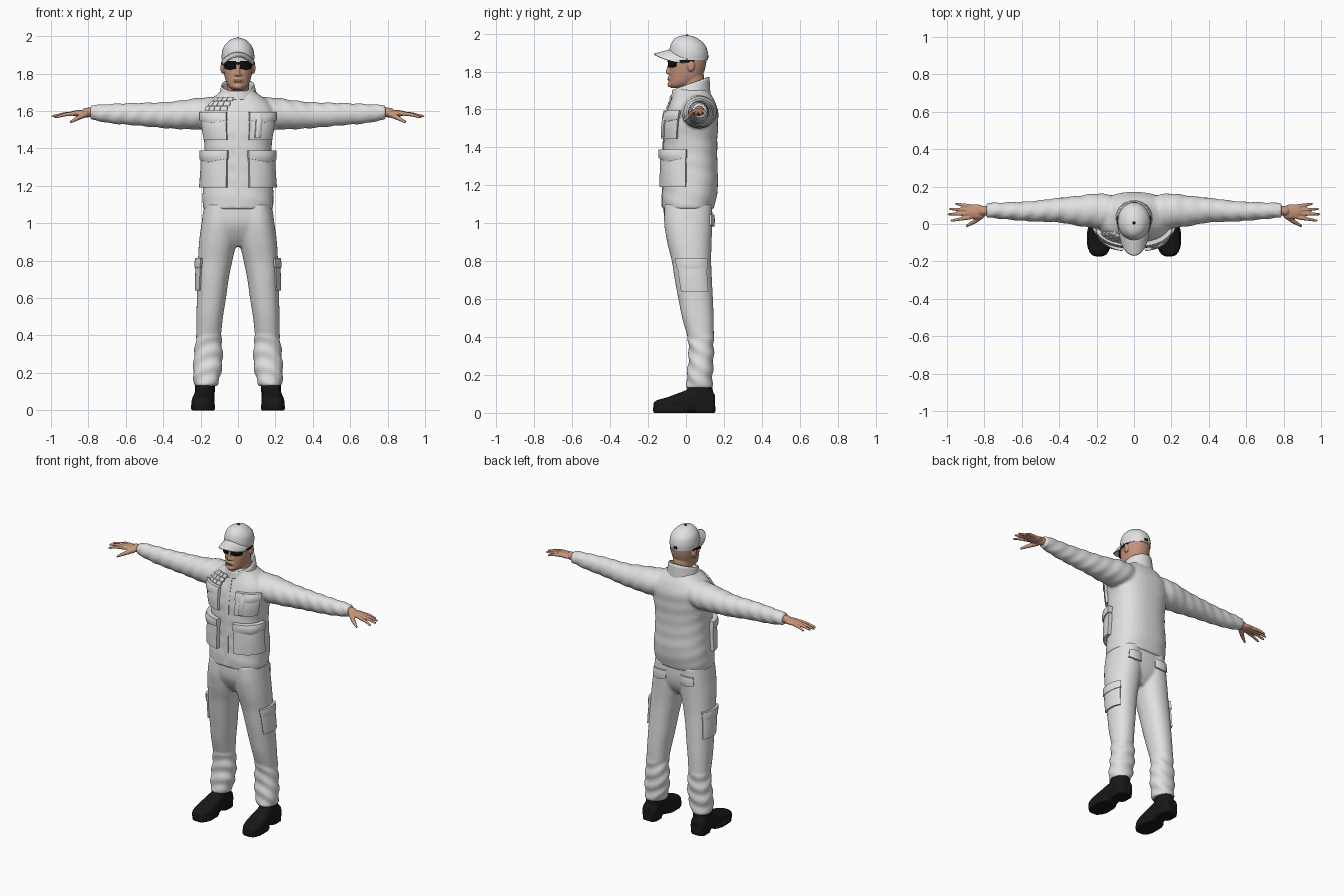
import bpy, bmesh
from math import sin, cos, pi, radians, copysign
from mathutils import Vector, Matrix

if bpy.data.objects.get("Cube"):
    bpy.data.objects.remove(bpy.data.objects["Cube"])


def material(name, rgb, rough=0.8):
    m = bpy.data.materials.new(name)
    m.use_nodes = True
    m.diffuse_color = (*rgb, 1)
    node = m.node_tree.nodes["Principled BSDF"]
    node.inputs["Base Color"].default_value = (*rgb, 1)
    node.inputs["Roughness"].default_value = rough
    return m


CLOTH = material("light grey cloth", (0.75, 0.75, 0.75))
SKIN = material("skin", (0.56, 0.3, 0.2))
LIPS = material("lips", (0.42, 0.2, 0.15))
BOOT = material("black leather", (0.009, 0.009, 0.01))
LENS = material("black plastic", (0.004, 0.004, 0.004))


# Helpers: rows are (position along axis, centre a, centre b, radius a, radius b)
def at(rows, t):
    last = len(rows) - 1
    i = max(k for k in range(last) if k == 0 or rows[k][0] <= t)
    p, q = rows[i], rows[i + 1]
    h = q[0] - p[0]
    s = min(1, max(0, (t - p[0]) / h))

    def slope(k):
        a, b = rows[max(k - 1, 0)], rows[min(k + 1, last)]
        return [(y - x) / (b[0] - a[0]) for x, y in zip(a, b)]
    w = s * s * (3 - 2 * s)
    return [x + (y - x) * w + h * s * (1 - s) * ((1 - s) * m - s * n)
            for x, y, m, n in zip(p, q, slope(i), slope(i + 1))][1:]


def outline(rows, t, ang, n, off=0.0):
    ca, cb, ra, rb = at(rows, t)
    c, s = cos(ang), sin(ang)
    return (ca + (ra + off) * copysign(abs(c) ** (2 / n), c),
            cb + (rb + off) * copysign(abs(s) ** (2 / n), s))


def loft(bm, rows, axis="z", n=2.0, step=0.01, fold=0.0, seg=40):
    t0, t1 = rows[0][0], rows[-1][0]
    count = max(4, round((t1 - t0) / step))
    rings = []
    for i in range(count + 1):
        t = t0 + (t1 - t0) * i / count
        ring = []
        for k in range(seg):
            g = 2 * pi * k / seg
            a, b = outline(rows, t, g, n, fold * sin(75 * t + 2 * cos(g) + 3 * sin(g)))
            ring.append(bm.verts.new({"z": (a, b, t), "x": (t, a, b), "y": (a, t, b)}[axis]))
        rings.append(ring)
    for r, s in zip(rings, rings[1:]):
        for k in range(seg):
            j = (k + 1) % seg
            bm.faces.new((r[k], r[j], s[j], s[k]))
    bm.faces.new(rings[0])
    bm.faces.new(rings[-1])


def ball(bm, centre, size):
    bmesh.ops.create_icosphere(bm, subdivisions=3, radius=1,
                               matrix=Matrix.Translation(centre) @ Matrix.Diagonal((*size, 1)))


def limb(bm, points, radii):
    pts = [Vector(p) for p in points]
    for p, q, r, s in zip(pts, pts[1:], radii, radii[1:]):
        turn = (q - p).to_track_quat("Z", "Y").to_matrix().to_4x4()
        bmesh.ops.create_cone(bm, cap_ends=True, segments=16, radius1=r, radius2=s,
                              depth=(q - p).length, matrix=Matrix.Translation((p + q) / 2) @ turn)
    for p, r in zip(pts, radii):
        ball(bm, p, (r, r, r))


def both(bm):
    geom = bm.verts[:] + bm.edges[:] + bm.faces[:]
    copy = bmesh.ops.duplicate(bm, geom=geom)["geom"]
    bmesh.ops.scale(bm, vec=(-1, 1, 1), verts=[v for v in copy if isinstance(v, bmesh.types.BMVert)])


def finish(name, bm, mat, voxel=0, thick=0, relax=3):
    bmesh.ops.recalc_face_normals(bm, faces=bm.faces)
    mesh = bpy.data.meshes.new(name)
    bm.to_mesh(mesh)
    bm.free()
    mesh.materials.append(mat)
    ob = bpy.data.objects.new(name, mesh)
    bpy.context.collection.objects.link(ob)
    bpy.ops.object.select_all(action="DESELECT")
    ob.select_set(True)
    bpy.context.view_layer.objects.active = ob
    bpy.ops.object.shade_smooth_by_angle(angle=radians(45))
    if voxel:
        m = ob.modifiers.new("blend", "REMESH")
        m.mode, m.voxel_size, m.use_smooth_shade = "VOXEL", voxel, True
        m = ob.modifiers.new("relax", "SMOOTH")
        m.factor, m.iterations = 0.5, relax
    if thick:
        m = ob.modifiers.new("thickness", "SOLIDIFY")
        m.thickness, m.offset = thick, 0
    return ob


def grid(bm, f, us, vs):
    g = [[bm.verts.new(f(i, u, j, v)) for j, v in enumerate(vs)] for i, u in enumerate(us)]
    for a, b in zip(g, g[1:]):
        for j in range(len(vs) - 1):
            bm.faces.new((a[j], b[j], b[j + 1], a[j + 1]))


def pad(bm, rows, n, a0, a1, z0, z1, d, dip=0.0):
    """Raised panel that hugs a lofted surface between two angles and heights."""
    us = [0] + [k / 12 for k in range(13)] + [1]
    vs = [0] + [k / 6 for k in range(7)] + [1]

    def point(i, u, j, v):
        rim = i in (0, len(us) - 1) or j in (0, len(vs) - 1)
        off = -0.015 if rim else d * (0.8 + 0.2 * sin(pi * u) * sin(pi * v))
        z = z0 + (z1 - z0) * v - dip * (1 - abs(2 * u - 1)) * (1 - v)
        return (*outline(rows, z, radians(a0 + (a1 - a0) * u), n, off), z)
    grid(bm, point, us, vs)


# Jacket with sleeves
TORSO = [(1.075, 0, .01, .186, .135), (1.12, 0, .015, .19, .143), (1.2, 0, .023, .187, .146),
         (1.3, 0, .023, .18, .143), (1.42, 0, .023, .18, .142), (1.52, 0, .027, .195, .142),
         (1.6, 0, .035, .198, .133), (1.65, 0, .035, .165, .113), (1.69, 0, .03, .11, .095),
         (1.71, 0, .028, .088, .085)]
SLEEVE = [(.08, .06, 1.59, .09, .085), (.2, .07, 1.586, .093, .085), (.3, .07, 1.58, .08, .077),
          (.4, .074, 1.578, .066, .069), (.55, .068, 1.583, .054, .06), (.68, .07, 1.586, .046, .052),
          (.77, .073, 1.592, .04, .041), (.79, .073, 1.592, .039, .039)]
bm = bmesh.new()
loft(bm, SLEEVE, "x", fold=0.002)
both(bm)
loft(bm, TORSO, n=2.4, fold=0.001)
finish("jacket", bm, CLOTH, voxel=0.009)

# Stand-up collar, higher at the back
bm = bmesh.new()
grid(bm, lambda i, u, j, v: ((.103 - .018 * v) * cos(2 * pi * u), .026 + (.1 - .006 * v) * sin(2 * pi * u),
                             1.66 + v * (.077 + .034 * sin(2 * pi * u))),
     [k / 48 for k in range(49)], [k / 6 for k in range(7)])
bmesh.ops.remove_doubles(bm, verts=bm.verts, dist=1e-5)
finish("collar", bm, CLOTH, thick=0.008)

# Jacket pockets, flaps, placket and chest bars
bm = bmesh.new()
for a0, a1, z0, z1, d, dip in [(-76, -6, 1.19, 1.37, .027, 0), (-77, -5, 1.345, 1.39, .036, .02),
                               (-76, -24, 1.445, 1.57, .018, 0), (-77, -23, 1.55, 1.595, .026, .014)]:
    pad(bm, TORSO, 2.4, a0, a1, z0, z1, d, dip)
both(bm)
finish("jacket_pockets", bm, CLOTH)

bm = bmesh.new()
pad(bm, TORSO, 2.4, -92.5, -87.5, 1.085, 1.69, .004)
pad(bm, TORSO, 2.4, -68, -58, 1.455, 1.59, .03)
finish("placket_and_pen_pocket", bm, CLOTH)

bm = bmesh.new()
for row in range(3):
    for col in range(4):
        a = -146 + 11 * col + 3 * row
        pad(bm, TORSO, 2.4, a, a + 10, 1.603 + .025 * row, 1.625 + .025 * row, .014)
finish("chest_bars", bm, CLOTH)

# Trousers
LEG = [(.13, .172, .07, .061, .068), (.2, .165, .073, .075, .068), (.3, .158, .08, .076, .066),
       (.4, .157, .078, .066, .069), (.5, .151, .063, .071, .083), (.6, .142, .051, .078, .091),
       (.7, .134, .039, .084, .098), (.8, .122, .029, .092, .104), (.9, .108, .018, .1, .117),
       (1.0, .098, .012, .097, .127), (1.1, .09, .012, .09, .125)]
HIPS = [(.875, 0, .02, .05, .06), (.93, 0, .018, .15, .1), (1.0, 0, .012, .19, .125),
        (1.1, 0, .01, .18, .128)]
bm = bmesh.new()
loft(bm, [r for r in LEG if r[0] > .35], n=2.2)
loft(bm, [r for r in LEG if r[0] < .45], n=2.2, fold=0.004)
both(bm)
loft(bm, HIPS, n=2.4)
finish("trousers", bm, CLOTH, voxel=0.009)

# Thigh and back pockets
bm = bmesh.new()
pad(bm, LEG, 2.2, -42, 42, .64, .79, .012)
pad(bm, LEG, 2.2, -44, 44, .765, .815, .018, .008)
pad(bm, LEG, 2.2, 62, 112, .99, 1.045, .013, .008)
both(bm)
finish("trouser_pockets", bm, CLOTH)

# Boots
FOOT = [(-.172, .19, .035, .025, .018), (-.155, .19, .036, .046, .03), (-.1, .187, .041, .061, .041),
        (-.04, .184, .052, .058, .052), (.03, .181, .064, .052, .064), (.1, .18, .062, .052, .062),
        (.14, .18, .055, .047, .054), (.153, .18, .05, .036, .045)]
bm = bmesh.new()
loft(bm, FOOT, "y", n=2.8)
loft(bm, [(.05, .18, .075, .052, .074), (.1, .177, .075, .053, .07), (.15, .175, .072, .054, .064)])
loft(bm, [(0, .187, -.075, .064, .097), (.024, .187, -.075, .066, .1)], n=2.5)
loft(bm, [(0, .18, .1, .052, .055), (.03, .18, .1, .053, .056)], n=3)
both(bm)
finish("boots", bm, BOOT, voxel=0.006, relax=2)

# Hands: palm, four fingers and thumb
bm = bmesh.new()
limb(bm, [(.76, .073, 1.593), (.81, .07, 1.592)], [.026, .026])
ball(bm, (.845, .066, 1.588), (.056, .04, .018))
for base_y, tip in [(.036, (.975, .018, 1.567)), (.056, (.99, .052, 1.572)),
                    (.076, (.982, .08, 1.574)), (.094, (.95, .108, 1.572))]:
    base = Vector((.875, base_y, 1.587))
    tip = Vector(tip)
    limb(bm, [base, base.lerp(tip, .5) + Vector((0, 0, .004)), tip], [.0115, .0095, .0065])
limb(bm, [(.815, .045, 1.583), (.855, .012, 1.563), (.893, -.01, 1.542)], [.017, .012, .007])
both(bm)
finish("hands", bm, SKIN, voxel=0.004, relax=2)

# Head with neck, nose, brow, chin and ears
HEAD = [(1.713, 0, -.045, .03, .032), (1.73, 0, -.028, .05, .06), (1.76, 0, -.006, .065, .082),
        (1.8, 0, .004, .075, .092), (1.84, 0, .01, .08, .096), (1.88, 0, .012, .081, .097),
        (1.93, 0, .012, .07, .085)]
bm = bmesh.new()
loft(bm, HEAD, n=2.2, step=0.005)
loft(bm, [(1.62, 0, .04, .064, .064), (1.7, 0, .038, .06, .062), (1.78, 0, .035, .06, .06)])
limb(bm, [(0, -.082, 1.85), (0, -.097, 1.797)], [.009, .011])
ball(bm, (0, -.082, 1.732), (.026, .016, .016))
ball(bm, (0, -.084, 1.762), (.03, .012, .018))
for side in (-1, 1):
    ball(bm, (side * .011, -.089, 1.794), (.009, .01, .008))
    ball(bm, (side * .083, .027, 1.83), (.011, .02, .031))
finish("head", bm, SKIN, voxel=0.0045, relax=2)

bm = bmesh.new()
ball(bm, (0, -.092, 1.765), (.024, .005, .004))
ball(bm, (0, -.091, 1.757), (.021, .006, .005))
finish("lips", bm, LIPS)

# Sunglasses
bm = bmesh.new()
pad(bm, HEAD, 2.2, -84, -36, 1.826, 1.868, .012, .006)
pad(bm, HEAD, 2.2, -40, 16, 1.848, 1.862, .009)
both(bm)
pad(bm, HEAD, 2.2, -97, -83, 1.849, 1.862, .013)
finish("sunglasses", bm, LENS)

# Cap crown, brim, button and rear opening
CROWN = [(1.862, 0, .013, .086, .102), (1.9, 0, .013, .087, .102), (1.94, 0, .01, .078, .091),
         (1.97, 0, .003, .055, .066), (1.985, 0, 0, .032, .04), (1.992, 0, 0, .006, .008)]
bm = bmesh.new()
loft(bm, CROWN, step=0.005)
finish("cap_crown", bm, CLOTH)


def brim(i, u, j, v):
    a = radians(-86 + 172 * u)
    return (.086 * sin(a) * (1 - .06 * v), .016 - .1 * cos(a) - .085 * v * cos(a) ** .7,
            1.913 - .022 * v - .046 * sin(a) ** 2)


bm = bmesh.new()
grid(bm, brim, [k / 32 for k in range(33)], [k / 8 for k in range(9)])
finish("cap_brim", bm, CLOTH, thick=0.007)

bm = bmesh.new()
ball(bm, (0, .005, 1.991), (.009, .009, .004))
pad(bm, CROWN, 2, 82, 98, 1.872, 1.888, .003)
finish("cap_button_and_opening", bm, LENS)
